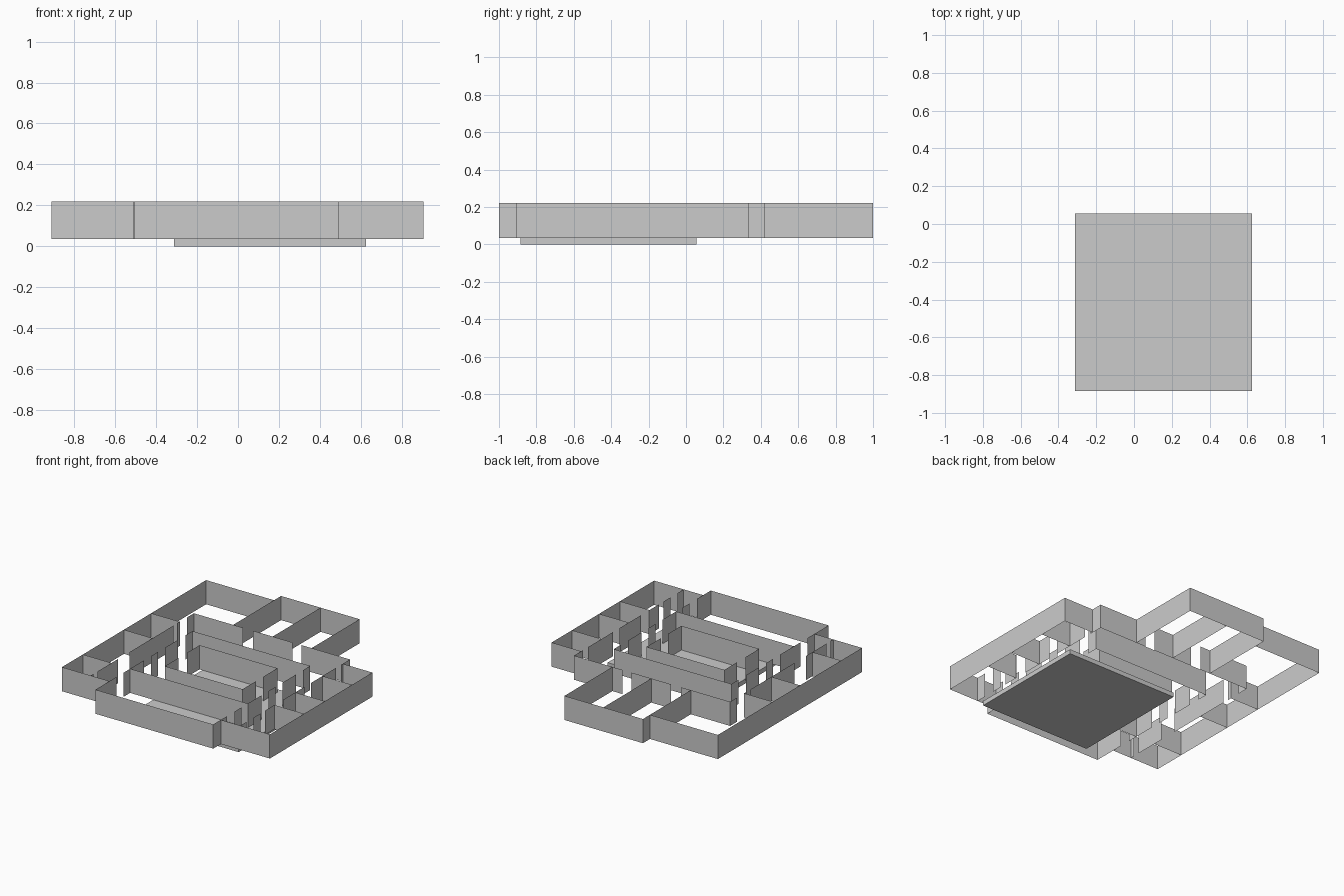
import bpy, bmesh

Z0, Z1 = 0.035, 0.22   # wall foot and wall top


def add_mesh(name, bm):
    mesh = bpy.data.meshes.new(name)
    bm.to_mesh(mesh)
    bm.free()
    obj = bpy.data.objects.new(name, mesh)
    bpy.context.collection.objects.link(obj)


def walls(name, along_x=(), along_y=()):
    """Sheet walls. Each run is (fixed coordinate, start, end, start, end ...);
    the spaces between the start-end pairs are door openings."""
    bm = bmesh.new()
    for runs, swap in ((along_x, False), (along_y, True)):
        for fixed, *stops in runs:
            for a, b in zip(stops[::2], stops[1::2]):
                corners = [(a, Z0), (b, Z0), (b, Z1), (a, Z1)]
                bm.faces.new([bm.verts.new((fixed, t, z) if swap else (t, fixed, z))
                              for t, z in corners])
    add_mesh(name, bm)


# Base slab
bm = bmesh.new()
bmesh.ops.create_cube(bm, size=1)
for v in bm.verts:
    v.co.x = 0.157 + v.co.x * 0.937
    v.co.y = -0.415 + v.co.y * 0.94
    v.co.z = (v.co.z + 0.5) * Z0
add_mesh("base_slab", bm)

# Rear rooms and the corridor wall in front of them
walls("rear_rooms",
      along_x=[(1.0, -0.335, 0.33),
               (0.42, -0.668, -0.25, -0.166, 0.166, 0.246, 0.655)],
      along_y=[(x, 0.42, 1.0) for x in (-0.335, 0.0, 0.33)])

# Left wing with its cross partitions
walls("left_wing",
      along_x=[(0.915, -0.911, -0.335), (-0.83, -0.911, -0.51)]
              + [(y, -0.911, -0.668) for y in (0.25, -0.08, -0.577)],
      along_y=[(-0.911, -0.83, 0.915),
               (-0.668, 0.42, 0.335, 0.25, 0.22, 0.17, -0.36,
                -0.5, -0.745, -0.795, -0.83)])

# Right wing with its cross partitions
walls("right_wing",
      along_x=[(-0.908, 0.49, 0.906)]
              + [(y, 0.655, 0.906) for y in (0.333, 0.087, -0.242, -0.494)],
      along_y=[(0.906, -0.91, 0.333),
               (0.655, 0.42, 0.31, 0.25, -0.05, -0.13, -0.39,
                -0.49, -0.61, -0.66, -0.745, -0.83, -0.908)])

# Middle hall and front room
walls("middle_hall",
      along_x=[(y, -0.508, 0.49) for y in (0.175, -0.581, -1.0)],
      along_y=[(-0.508, 0.175, 0.09, 0.0, -0.16, -0.245, -0.33,
                -0.413, -0.66, -0.745, -1.0),
               (0.49, 0.175, 0.09, 0.0, -0.16, -0.245, -0.33,
                -0.413, -0.581, -0.66, -0.745, -0.83, -1.0)])

# Inner core room
walls("core_room",
      along_x=[(y, -0.335, 0.325) for y in (0.013, -0.408)],
      along_y=[(-0.335, 0.013, -0.14, -0.245, -0.408),
               (0.325, 0.013, -0.16, -0.245, -0.408)])
